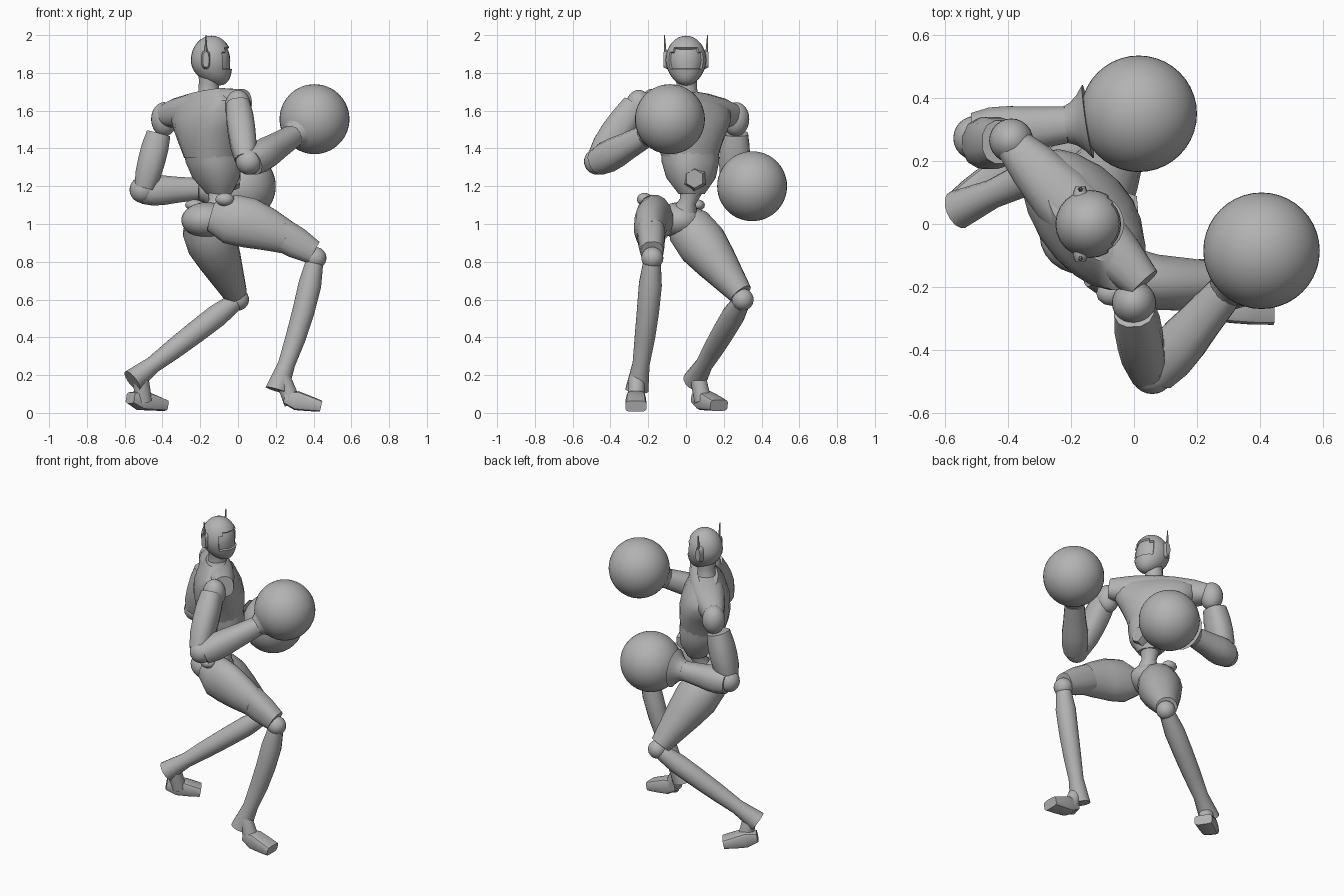
import bpy, bmesh, math
from mathutils import Vector

cube = bpy.data.objects.get("Cube")
if cube:
    bpy.data.objects.remove(cube)

grey = bpy.data.materials.new("matte_grey")
grey.use_nodes = True
GREY = (.45, .45, .45, 1)
grey.diffuse_color = GREY
grey.node_tree.nodes["Principled BSDF"].inputs["Base Color"].default_value = GREY

FORWARD, SIDEWAYS, UP = Vector((1, 0, 0)), Vector((0, 1, 0)), Vector((0, 0, 1))
ACROSS = Vector((.6, -.8, 0))  # line through the shoulders


def finish(bm, name, angle=40):
    bmesh.ops.recalc_face_normals(bm, faces=bm.faces)
    mesh = bpy.data.meshes.new(name)
    bm.to_mesh(mesh)
    bm.free()
    part = bpy.data.objects.new(name, mesh)
    bpy.context.collection.objects.link(part)
    mesh.materials.append(grey)
    bpy.ops.object.select_all(action='DESELECT')
    part.select_set(True)
    bpy.context.view_layer.objects.active = part
    bpy.ops.object.shade_smooth_by_angle(angle=math.radians(angle))


def rounded(value, power):
    return math.copysign(abs(value) ** power, value)


def loft(name, start, end, widths, depths=None, side=SIDEWAYS, sides=16,
         power=1, bow=(0, 0, 0), level=False, tilt=0):
    """Skin evenly spaced rings from start to end; bow bends the path between."""
    start, end, bow = Vector(start), Vector(end), Vector(bow)
    depths = depths or widths
    axis = UP if level else (end - start).normalized()
    u = (side - axis * side.dot(axis)).normalized()
    v = axis.cross(u)
    bm = bmesh.new()
    loops = []
    for i, (width, depth) in enumerate(zip(widths, depths)):
        t = i / (len(widths) - 1)
        centre = start.lerp(end, t) + bow * math.sin(math.pi * t)
        loop = []
        for k in range(sides):
            turn = math.tau * (k + .5) / sides
            a = rounded(math.cos(turn), power) * width
            b = rounded(math.sin(turn), power) * depth
            loop.append(bm.verts.new(centre + u * a + v * b + UP * (tilt * a * t)))
        loops.append(loop)
    for low, high in zip(loops, loops[1:]):
        for k in range(sides):
            bm.faces.new((low[k - 1], low[k], high[k], high[k - 1]))
    bm.faces.new(loops[0])
    bm.faces.new(loops[-1])
    finish(bm, name)


def ball(name, centre, size, segments=24, shape=None):
    bm = bmesh.new()
    bmesh.ops.create_uvsphere(bm, u_segments=segments, v_segments=segments * 2 // 3, radius=1)
    if shape:
        shape(bm)
    bmesh.ops.scale(bm, vec=Vector(size), verts=bm.verts)
    bmesh.ops.translate(bm, vec=Vector(centre), verts=bm.verts)
    finish(bm, name, 50)


def shape_head(bm):
    """Draw the lower half forward into a jaw, then sink the visor."""
    for vert in bm.verts:
        drop = max(0, -vert.co.z)
        vert.co.x += drop * drop * .35
        vert.co.y *= 1 - drop * .1
    visor = []
    for face in bm.faces:
        middle = face.calc_center_median()
        if middle.x > .55 and -.3 < middle.z < .5:
            visor.append(face)
    bmesh.ops.inset_region(bm, faces=visor, thickness=.04, depth=0)
    bmesh.ops.inset_region(bm, faces=visor, thickness=.02, depth=-.1)


# Head, neck and ear pieces
ball("head", (-.14, 0, 1.865), (.11, .108, .132), shape=shape_head)
loft("neck", (-.16, .01, 1.64), (-.15, 0, 1.8), (.08, .055, .055, .06))
for s, label in ((1, "left"), (-1, "right")):
    loft(label + "_ear_pad", (-.17, s * .08, 1.87), (-.17, s * .12, 1.87),
         (.05, .05, .04), (.024, .024, .016), side=UP, power=.7)
    loft(label + "_antenna", (-.17, s * .11, 1.9), (-.17, s * .114, 2), (.009, .003), sides=6)

# Torso, turned so that the right shoulder leads
loft("abdomen", (-.1, .03, 1.16), (-.145, .02, 1.41), (.07, .13, .15, .155),
     (.06, .115, .135, .135), side=ACROSS, level=True, power=.85)
loft("chest", (-.14, .02, 1.35), (-.17, .01, 1.7), (.15, .175, .21, .25, .26, .15),
     (.135, .15, .155, .145, .115, .06), side=ACROSS, level=True, tilt=.13, sides=20, power=.9)
loft("shoulder_yoke", (-.41, .28, 1.57), (.03, -.19, 1.65), (.05, .08, .09, .09, .085, .065),
     (.05, .08, .1, .1, .085, .06), side=UP, power=.85)
loft("belly_plate", (-.07, .04, 1.245), (.01, .045, 1.24), (.075, .07, .05), sides=6)
loft("waist", (-.12, -.01, 1.05), (-.1, .03, 1.19), (.075, .045, .065))

# Pelvis with small hip guards
ball("pelvis", (-.165, -.035, 1.02), (.135, .125, .095))
ball("right_hip_guard", (-.07, -.22, 1.13), (.05, .04, .035), segments=12)
ball("left_hip_guard", (-.23, .06, 1.1), (.05, .04, .03), segments=12)

# Thighs: the right one steps forward, the left one pushes off behind
loft("right_thigh", (-.14, -.14, 1.04), (.26, -.19, .93), (.06, .1, .09, .085, .07),
     (.08, .135, .135, .115, .09), bow=(0, -.02, .02))
loft("right_thigh_cuff", (.22, -.185, .95), (.4, -.18, .85), (.075, .07, .06),
     (.09, .085, .065), power=.8)
loft("left_thigh", (-.215, -.05, 1.07), (-.015, .29, .63),
     (.06, .125, .135, .115, .09, .065), side=FORWARD)

# Lower legs: knee, flared shin, ankle and wedge foot
legs = {
    "right": ((.41, -.178, .82), (.205, -.26, .12), (.02, .01, 0),
              (.235, -.26, .19), (.29, -.265, .05), (.245, -.265, .08), (.44, -.265, .035)),
    "left": ((0, .3, .6), (-.56, .045, .17), (0, 0, 0),
             (-.515, .065, .18), (-.5, .09, .06), (-.57, .06, .08), (-.4, .175, .04)),
}
for label, (knee, shin_end, bow, ankle, sole, heel, toe) in legs.items():
    ball(label + "_knee", knee, (.058, .058, .058))
    loft(label + "_shin", knee, shin_end, (.045, .062, .06, .055, .046, .062), bow=bow)
    loft(label + "_ankle", ankle, sole, (.043, .046))
    stride = Vector(toe) - Vector(heel)
    loft(label + "_foot", heel, toe, (.04, .05, .055, .056), (.03, .052, .042, .03),
         side=UP.cross(stride), sides=12, power=.45)

# Arms: shoulder, upper arm, elbow, forearm with wrist flare, round glove
arms = {
    "right": ((0, -.25, 1.62), (0, -.27, 1.63), (.04, -.47, 1.34),
              (.07, -.47, 1.325), (.29, -.215, 1.465), (.405, -.085, 1.555)),
    "left": ((-.39, .265, 1.555), (-.42, .26, 1.48), (-.495, .255, 1.19),
             (-.51, .285, 1.175), (-.215, .315, 1.185), (.015, .35, 1.2)),
}
for label, joints in arms.items():
    shoulder, top, low, elbow, wrist, fist = map(Vector, joints)
    ball(label + "_shoulder", shoulder, (.07, .07, .09))
    loft(label + "_upper_arm", top, low, (.065, .074, .074, .07, .055),
         (.07, .08, .085, .08, .06), side=FORWARD, sides=12, power=.8)
    ball(label + "_elbow", low.lerp(elbow, .6), (.07, .07, .07))
    loft(label + "_forearm", elbow, wrist, (.07, .082, .08, .072, .066, .06),
         side=UP, sides=12, power=.85)
    loft(label + "_glove_cuff", wrist, wrist.lerp(fist, .3), (.06, .07, .09, .12), side=UP)
    ball(label + "_glove", fist, (.185, .185, .185), segments=40)
